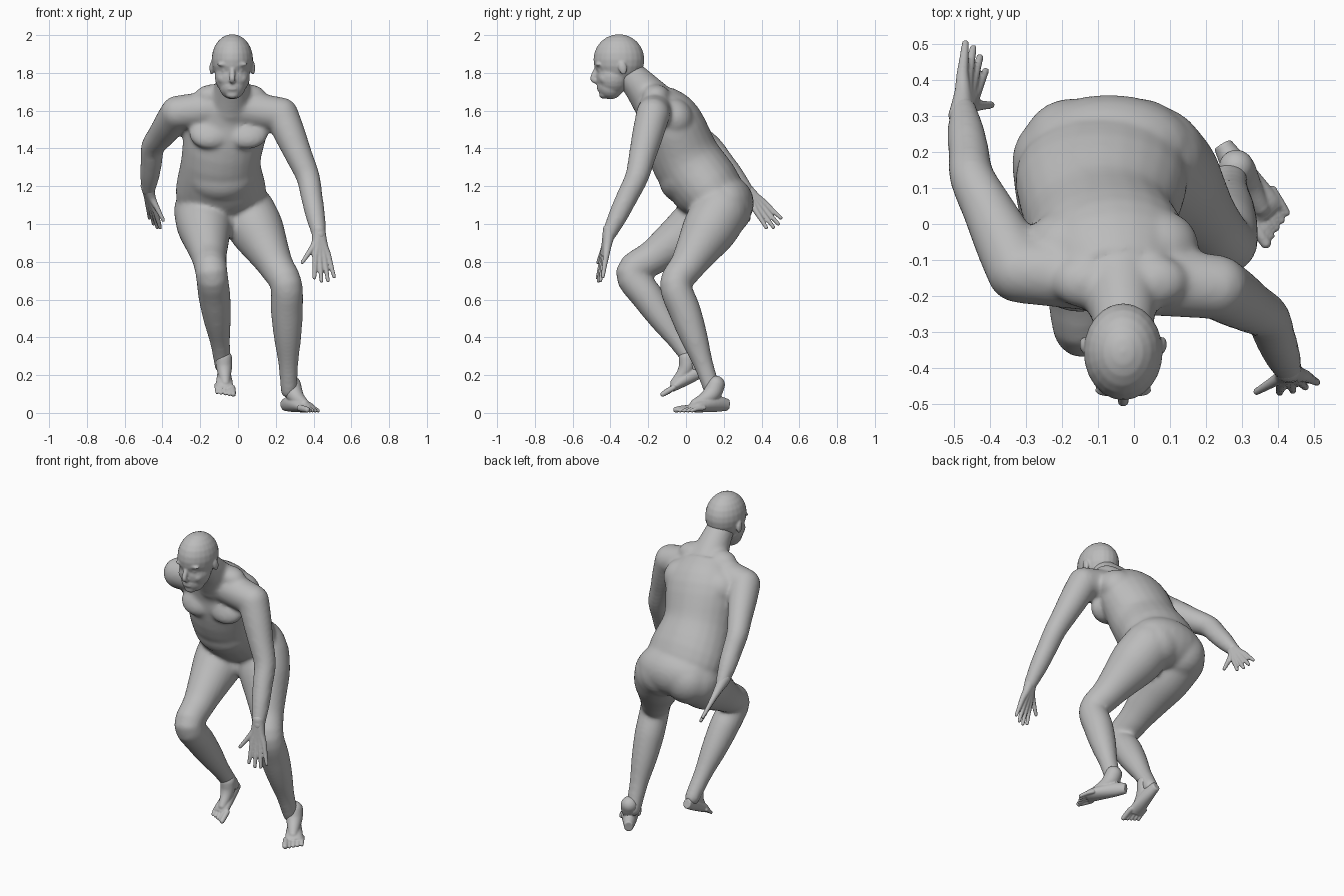
import bpy
import bmesh
import math
from mathutils import Vector, Matrix

cube = bpy.data.objects.get("Cube")
if cube:
    bpy.data.objects.remove(cube, do_unlink=True)

skin = bpy.data.materials.new("plain_grey")
skin.use_nodes = True
GREY = (0.5, 0.5, 0.5, 1)
skin.diffuse_color = GREY
for node in skin.node_tree.nodes:
    if node.type == "BSDF_PRINCIPLED":
        node.inputs["Base Color"].default_value = GREY

X_AXIS = Vector((1, 0, 0))
Y_AXIS = Vector((0, 1, 0))
SIDES = 24
STEPS = 4


def resample(points):
    """Smooth curve through the stations (x, y, z, half width, half depth)."""
    stations = [Vector(point) for point in points]
    before = stations[0] * 2 - stations[1]
    after = stations[-1] * 2 - stations[-2]
    padded = [before] + stations + [after]
    curve = []
    for a, b, c, d in zip(padded, padded[1:], padded[2:], padded[3:]):
        for step in range(STEPS):
            t = step / STEPS
            slope = (c - a) * t
            bend = (a * 2 - b * 5 + c * 4 - d) * t ** 2
            twist = (b * 3 - a - c * 3 + d) * t ** 3
            curve.append(b + (slope + bend + twist) / 2)
    return curve + [stations[-1]]


def tube(bm, points, side):
    """Closed loft of elliptical rings along a path, their width facing side."""
    stations = resample(points)
    centres = [Vector(station[:3]) for station in stations]
    last = len(centres) - 1
    rings = []
    for i, station in enumerate(stations):
        tangent = (centres[min(i + 1, last)] - centres[max(i - 1, 0)]).normalized()
        across = (side - tangent * side.dot(tangent)).normalized()
        deep = tangent.cross(across)
        width, depth = station[3], station[4]
        ring = []
        for k in range(SIDES):
            angle = math.tau * k / SIDES
            offset = across * width * math.cos(angle) + deep * depth * math.sin(angle)
            ring.append(bm.verts.new(centres[i] + offset))
        rings.append(ring)
    for low, high in zip(rings, rings[1:]):
        for k in range(SIDES):
            following = (k + 1) % SIDES
            bm.faces.new((low[k], low[following], high[following], high[k]))
    bm.faces.new(rings[0][::-1])
    bm.faces.new(rings[-1])


def lump(bm, centre, radii, pitch=0):
    """Ellipsoid muscle or feature, tilted about x."""
    turn = Matrix.Rotation(pitch, 4, "X")
    matrix = Matrix.Translation(centre) @ turn @ Matrix.Diagonal((*radii, 1))
    bmesh.ops.create_uvsphere(bm, u_segments=SIDES, v_segments=SIDES // 2, radius=1, matrix=matrix)


def round_tube(bm, points, radii, side):
    """Tube with circular sections and domed ends."""
    tube(bm, [(*point, radius, radius) for point, radius in zip(points, radii)], side)
    for end in (0, -1):
        lump(bm, points[end], [radii[end]] * 3)


def limb(bm, root, joint, end, radii, side):
    """Jointed limb: radii are spread evenly over both bones, the joint in the middle."""
    root, joint, end = Vector(root), Vector(joint), Vector(end)
    half = len(radii) // 2
    upper = [root.lerp(joint, i / half) for i in range(half)]
    lower = [joint.lerp(end, i / half) for i in range(half + 1)]
    round_tube(bm, upper + lower, radii, side)


def finish(bm, name, voxel, relax):
    """Fuse the overlapping volumes into one smooth skin."""
    bmesh.ops.recalc_face_normals(bm, faces=bm.faces)
    mesh = bpy.data.meshes.new(name)
    bm.to_mesh(mesh)
    bm.free()
    mesh.materials.append(skin)
    obj = bpy.data.objects.new(name, mesh)
    bpy.context.collection.objects.link(obj)
    fuse = obj.modifiers.new("fuse", "REMESH")
    fuse.mode = "VOXEL"
    fuse.voxel_size = voxel
    soften = obj.modifiers.new("soften", "SMOOTH")
    soften.iterations = relax
    bpy.ops.object.select_all(action="DESELECT")
    obj.select_set(True)
    bpy.context.view_layer.objects.active = obj
    for modifier in ("fuse", "soften"):
        bpy.ops.object.modifier_apply(modifier=modifier)
    bpy.ops.object.shade_smooth()


# Torso, leaning forward, with belly, groin and seat
body = bmesh.new()
spine = [(-.08, .18, 1.03, .18, .12), (-.09, .13, 1.16, .24, .18), (-.09, 0, 1.34, .21, .185),
         (-.06, -.08, 1.54, .22, .165), (-.04, -.16, 1.65, .16, .115)]
tube(body, spine, X_AXIS)
lump(body, (-.09, -.01, 1.27), (.19, .13, .16), -.4)
lump(body, (-.06, .06, 1), (.05, .06, .06))
lump(body, (-.07, .21, 1.11), (.24, .15, .15))
# Chest, shoulder blades, seat muscles and neck slopes
for side in (-1, 1):
    lump(body, (side * .1 - .05, -.18, 1.48), (.11, .055, .09), -.5)
    lump(body, (side * .12 - .06, -.06, 1.56), (.12, .1, .11), .5)
    lump(body, (side * .09 - .08, .22, 1.08), (.14, .13, .14))
    lump(body, (side * .09 - .04, -.16, 1.68), (.1, .075, .06))

# Neck and collar
neck_base = (-.04, -.15, 1.62)
round_tube(body, [neck_base, (-.03, -.25, 1.74), (-.03, -.33, 1.82)], (.12, .09, .075), X_AXIS)

# Arms: the left reaches down in front, the right swings back
arm_radii = (.09, .083, .072, .063, .058, .052, .038)
left_shoulder, left_wrist = (.23, -.175, 1.58), (.43, -.41, .94)
right_shoulder, right_wrist = (-.32, -.13, 1.59), (-.475, .32, 1.18)
limb(body, left_shoulder, (.37, -.26, 1.25), left_wrist, arm_radii, Y_AXIS)
limb(body, right_shoulder, (-.45, .13, 1.41), right_wrist, arm_radii, Y_AXIS)
for shoulder in (left_shoulder, right_shoulder):
    round_tube(body, [neck_base, shoulder], (.1, .09), Y_AXIS)

# Legs: the left is planted, the right bends further
leg_radii = (.15, .145, .118, .093, .085, .085, .073, .053, .045)
limb(body, (.05, .18, 1.06), (.255, -.055, .68), (.27, .14, .12), leg_radii, X_AXIS)
limb(body, (-.19, .17, 1.07), (-.14, -.29, .74), (-.08, .05, .25), leg_radii, X_AXIS)
finish(body, "body", .011, 14)

# Head: skull, face and jaw
MIDDLE = -.03
head = bmesh.new()
lump(head, (MIDDLE, -.355, 1.87), (.11, .135, .135))
lump(head, (MIDDLE, -.385, 1.78), (.093, .09, .1))
lump(head, (MIDDLE, -.4, 1.73), (.07, .07, .07))
# Nose, lips and chin
bridge, nose_tip, nose_base = (MIDDLE, -.47, 1.83), (MIDDLE, -.492, 1.77), (MIDDLE, -.47, 1.755)
round_tube(head, [bridge, nose_tip, nose_base], (.012, .016, .015), X_AXIS)
for height in (1.715, 1.73):
    lump(head, (MIDDLE, -.46, height), (.028, .012, .009))
lump(head, (MIDDLE, -.435, 1.685), (.035, .025, .022))
# Brows, eyes, cheeks and ears
for side in (-1, 1):
    lump(head, (MIDDLE + side * .04, -.462, 1.845), (.04, .018, .012))
    lump(head, (MIDDLE + side * .04, -.45, 1.812), (.018, .016, .01))
    lump(head, (MIDDLE + side * .045, -.425, 1.77), (.035, .035, .035))
    lump(head, (MIDDLE + side * .11, -.335, 1.825), (.011, .022, .036), .2)
finish(head, "head", .006, 5)


def hand(name, wrist, aim, spread):
    """Fan of digits; spread points from the thumb to the little finger."""
    bm = bmesh.new()
    wrist, aim = Vector(wrist), Vector(aim).normalized()
    spread = Vector(spread)
    spread = (spread - aim * spread.dot(aim)).normalized()
    start = wrist - aim * .03
    # Each digit: knuckle and tip, measured along aim and spread
    digits = [(.06, -.042, .14, -.11)]
    for i in range(4):
        fan = i - 1.5
        digits.append((.11, fan * .023, .25 - .01 * fan * fan, fan * .036))
    for along, sideways, reach, splay in digits:
        knuckle = wrist + aim * along + spread * sideways
        tip = wrist + aim * reach + spread * splay
        path = [start, wrist.lerp(knuckle, .5), knuckle, knuckle.lerp(tip, .5), tip]
        round_tube(bm, path, (.036, .023, .017, .013, .01), aim.cross(spread))
    finish(bm, name, .005, 3)


hand("left_hand", left_wrist, (.12, -.2, -1), (1, .3, .2))
hand("right_hand", right_wrist, (.15, .62, -.75), (-.6, .6, .7))


def foot(name, heel, forward, side, scale):
    """Built along local x with the little toe on +y, then placed."""
    bm = bmesh.new()
    sole = [(.01, 0, .04, .025, .03), (.08, 0, .045, .037, .04),
            (.19, .005, .032, .048, .03), (.23, .01, .02, .045, .018)]
    tube(bm, sole, Y_AXIS)
    instep = [(.08, 0, .14), (.1, 0, .1), (.14, 0, .07), (.2, 0, .045)]
    round_tube(bm, instep, (.046, .045, .036, .025), Y_AXIS)
    for i in range(5):
        across = .022 * i - .038
        reach = .29 - .01 * i
        thick = .011 if i else .016
        toe = [(reach - .07, across, .024), (reach - .03, across, .02), (reach, across, thick)]
        round_tube(bm, toe, (thick, thick, thick * .9), Y_AXIS)
    forward, side = Vector(forward).normalized(), Vector(side)
    side = (side - forward * side.dot(forward)).normalized()
    up = forward.cross(side)
    if up.z < 0:
        up.negate()
    axes = Matrix((forward, side, up)).transposed().to_4x4()
    bm.transform(Matrix.Translation(heel) @ axes @ Matrix.Scale(scale, 4))
    finish(bm, name, .005, 2)


foot("left_foot", (.24, .23, 0), (.52, -.85, 0), (.85, .52, 0), 1.06)
foot("right_foot", (-.08, .13, .2), (.07, -.9, -.42), (-1, 0, 0), .95)
